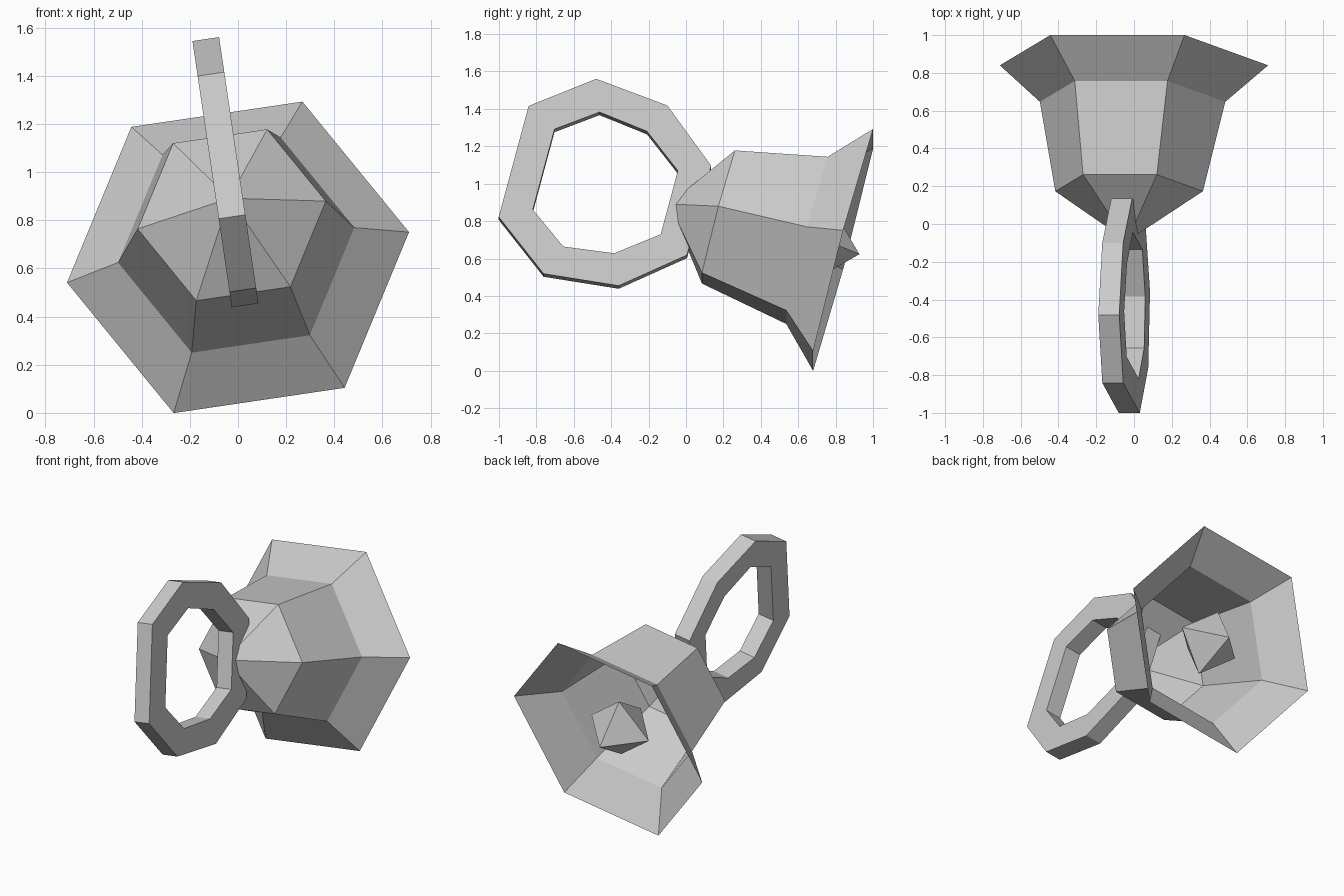
import bpy, bmesh, math
from mathutils import Vector, Matrix

if "Cube" in bpy.data.objects:
    bpy.data.objects.remove(bpy.data.objects["Cube"])

# Tilted frame of the bell: origin at mouth centre, local z runs to the crown
u = Vector((0.989, 0.0, 0.146)).normalized()
n = Vector((-0.037, -0.966, 0.255))
n = (n - u * n.dot(u)).normalized()
v = n.cross(u)
FRAME = Matrix.Translation((0, 0.84, 0.646)) @ Matrix((u, v, n)).transposed().to_4x4()

metal = bpy.data.materials.new("plain grey")
metal.diffuse_color = (0.6, 0.6, 0.6, 1)
metal.use_nodes = True
metal.node_tree.nodes["Principled BSDF"].inputs["Base Color"].default_value = metal.diffuse_color


def finish(name, bm):
    bm.transform(FRAME)
    mesh = bpy.data.meshes.new(name)
    bm.to_mesh(mesh)
    bm.free()
    mesh.materials.append(metal)
    obj = bpy.data.objects.new(name, mesh)
    bpy.context.collection.objects.link(obj)
    return obj


# Bell shell: six-sided flared open skirt with a pointed crown
bm = bmesh.new()
rings = []
for radius, height in [(0.718, 0.0), (0.496, 0.20), (0.395, 0.69)]:
    rings.append([bm.verts.new((radius * math.cos(k * math.pi / 3),
                                radius * math.sin(k * math.pi / 3), height))
                  for k in range(6)])
apex = bm.verts.new((0, 0, 0.963))
for k in range(6):
    j = (k + 1) % 6
    for lo, hi in zip(rings, rings[1:]):
        bm.faces.new((lo[k], lo[j], hi[j], hi[k]))
    bm.faces.new((rings[-1][k], rings[-1][j], apex))
finish("bell_shell", bm)

# Clapper: octahedron hanging just inside the mouth
bm = bmesh.new()
R = 0.218
top, bottom = bm.verts.new((0, 0, R)), bm.verts.new((0, 0, -R))
waist = [bm.verts.new((R * math.cos(k * math.pi / 2), R * math.sin(k * math.pi / 2), 0))
         for k in range(4)]
for k in range(4):
    j = (k + 1) % 4
    bm.faces.new((waist[k], waist[j], top))
    bm.faces.new((waist[j], waist[k], bottom))
bmesh.ops.translate(bm, verts=bm.verts, vec=(0, 0, 0.128))
finish("clapper", bm)

# Ring handle: eight-sided flat loop, mirrored half profiles (axis, sideways)
outer_half = [(0.513, 0.310), (0.202, 0.545), (-0.203, 0.504), (-0.513, 0.250)]
inner_half = [(0.347, 0.225), (0.138, 0.376), (-0.134, 0.341), (-0.348, 0.178)]


def mirrored(half):
    return half + [(a, -b) for a, b in reversed(half)]


bm = bmesh.new()
HALF_WIDTH, CENTRE = 0.056, 1.31
loops = [[bm.verts.new((x, b, CENTRE + a)) for a, b in mirrored(half)]
         for half, x in [(outer_half, HALF_WIDTH), (outer_half, -HALF_WIDTH),
                         (inner_half, -HALF_WIDTH), (inner_half, HALF_WIDTH)]]
for k in range(8):
    j = (k + 1) % 8
    for i in range(4):
        p, q = loops[i], loops[(i + 1) % 4]
        bm.faces.new((p[k], p[j], q[j], q[k]))
bmesh.ops.recalc_face_normals(bm, faces=bm.faces)
finish("ring_handle", bm)
